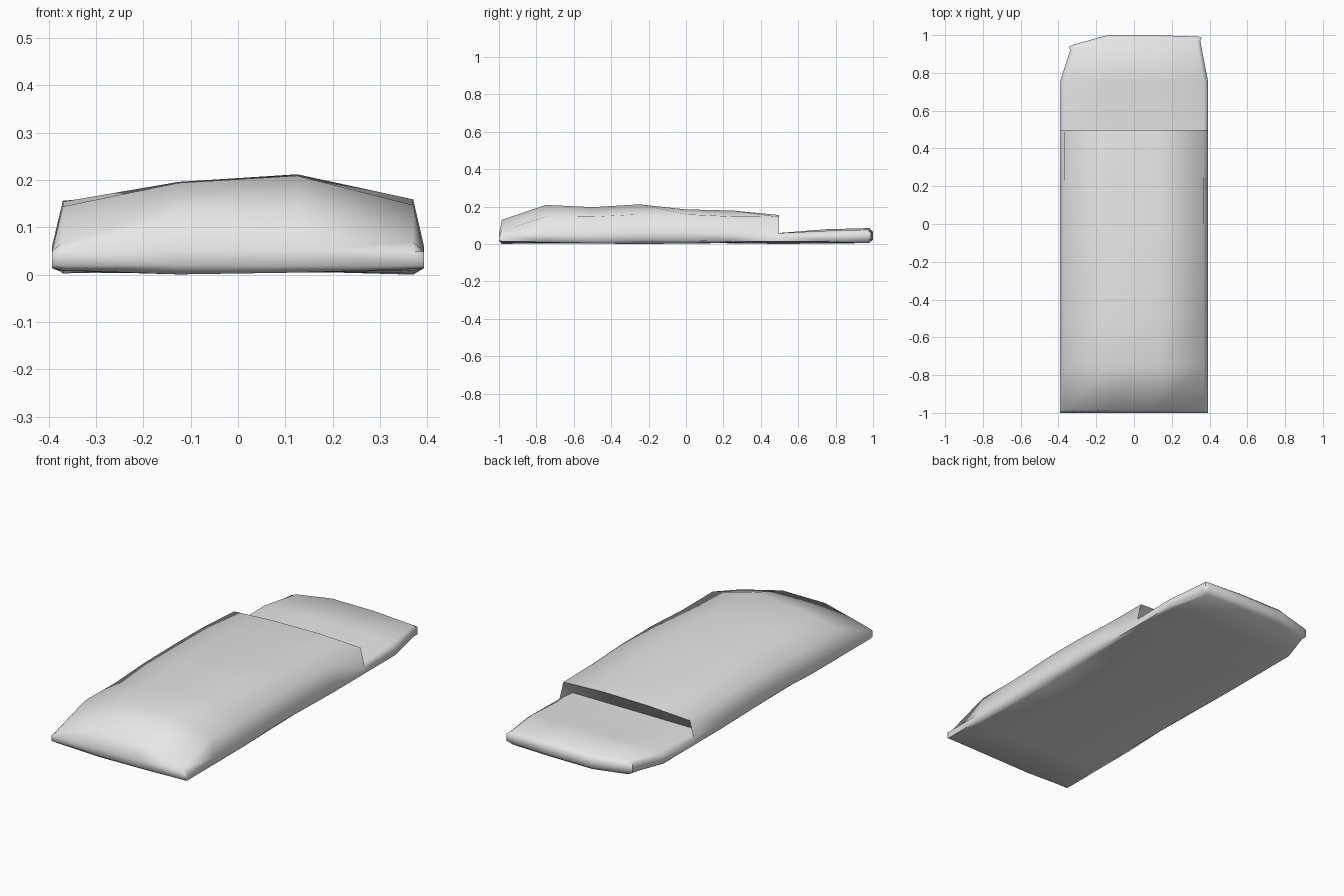
import bpy, bmesh, math

cube = bpy.data.objects.get("Cube")
if cube:
    bpy.data.objects.remove(cube, do_unlink=True)

fabric = bpy.data.materials.new("grey_fabric")
fabric.use_nodes = True
fabric.diffuse_color = (0.8, 0.8, 0.8, 1)
fabric.node_tree.nodes["Principled BSDF"].inputs["Base Color"].default_value = (0.8, 0.8, 0.8, 1)

COLUMNS = (-0.37, -0.125, 0.125, 0.37)
bm = bmesh.new()


def underside(x, y):
    """Slightly rumpled base height."""
    return 0.007 + 0.006 * math.sin(7 * x + 2) * math.cos(4 * y + 1)


def section(y, tops, low=0.015, high=0.05, half=0.393, inner_y=None, closed=False):
    """One ring across the bag: four top points, a side seam and four base points."""
    pts = [(-half, y, high)]
    pts += [(x, y if inner_y is None else inner_y, z) for x, z in zip(COLUMNS, tops)]
    pts += [(half, y, high), (half, y, low)]
    pts += [(x, y, low if closed else underside(x, y)) for x in reversed(COLUMNS)]
    pts += [(-half, y, low)]
    return pts


def flap_end(inset, tops, low, high, bottom):
    """Uneven rounded outline at the head of the flap."""
    outline = ((-0.345, 0.94), (-0.32, 0.95), (-0.14, 1), (0.11, 1), (0.34, 0.992), (0.358, 0.988))
    outline = [(x * (1 - inset), y - inset) for x, y in outline]
    zs = [high] + tops + [high]
    base = [low] + [bottom] * 4 + [low]
    ring = [(x, y, z) for (x, y), z in zip(outline, zs)]
    return ring + [(x, y, z) for (x, y), z in reversed(list(zip(outline, base)))]


floor = [0.06] * 4
sections = [
    # Foot seam and padded cover
    section(-1, [0.05] * 4, low=0.02, closed=True),
    section(-0.985, [0.07, 0.13, 0.13, 0.07]),
    section(-0.75, [0.145, 0.195, 0.21, 0.148]),
    section(-0.5, [0.142, 0.19, 0.198, 0.147]),
    section(-0.25, [0.155, 0.197, 0.213, 0.16], low=0.025, high=0.06),
    section(0, [0.157, 0.18, 0.186, 0.16], low=0.02, high=0.06),
    section(0.25, [0.155, 0.175, 0.18, 0.148]),
    # Cover lip, recessed mouth and start of the flap
    section(0.497, [0.14, 0.153, 0.156, 0.146]),
    section(0.497, floor, inner_y=0.42),
    section(0.497, floor),
    section(0.75, [0.075, 0.08, 0.08, 0.072], low=0.015, high=0.055),
    flap_end(0.02, [0.08, 0.086, 0.086, 0.078], 0.02, 0.07, 0.006),
    flap_end(0, [0.065] * 4, 0.025, 0.065, 0.025),
]

# Skin the sections, then close both ends
rings = [[bm.verts.new(p) for p in s] for s in sections]
for a, b in zip(rings, rings[1:]):
    for i in range(len(a)):
        j = (i + 1) % len(a)
        bm.faces.new((a[i], a[j], b[j], b[i]))
for ring in (rings[0], rings[-1]):
    for i in range(len(ring) // 2 - 1):
        bm.faces.new((ring[i], ring[i + 1], ring[-2 - i], ring[-1 - i]))

bmesh.ops.remove_doubles(bm, verts=bm.verts, dist=0.0005)
bmesh.ops.recalc_face_normals(bm, faces=bm.faces)
lowest = min(v.co.z for v in bm.verts)
bmesh.ops.translate(bm, verts=bm.verts, vec=(0, 0, -lowest))

mesh = bpy.data.meshes.new("sleeping_bag")
bm.to_mesh(mesh)
bm.free()
mesh.materials.append(fabric)
bag = bpy.data.objects.new("sleeping_bag", mesh)
bpy.context.collection.objects.link(bag)
bpy.context.view_layer.objects.active = bag
bag.select_set(True)
bpy.ops.object.shade_smooth_by_angle(angle=math.radians(75))
